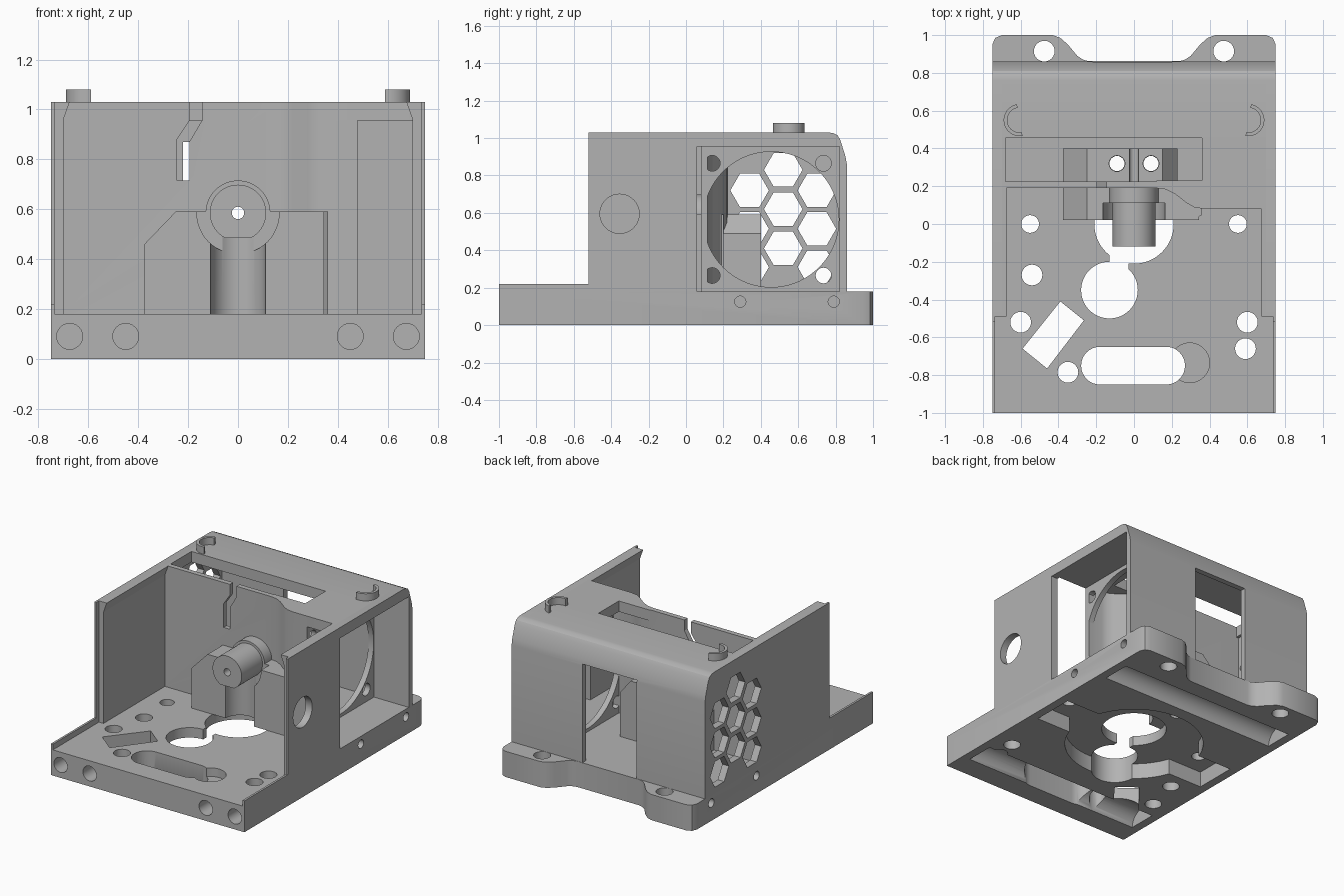
import bpy, bmesh, math
from math import sin, cos, pi, radians

cube = bpy.data.objects.get("Cube")
if cube:
    bpy.data.objects.remove(cube, do_unlink=True)

grey = bpy.data.materials.new("plain_grey")
grey.use_nodes = True
grey.diffuse_color = (0.45, 0.45, 0.45, 1)
grey.node_tree.nodes["Principled BSDF"].inputs["Base Color"].default_value = (0.45, 0.45, 0.45, 1)

PLACE = {"x": lambda a, b, h: (h, a, b),
         "y": lambda a, b, h: (a, h, b),
         "z": lambda a, b, h: (a, b, h)}


def prism(name, pts, axis, lo, hi):
    """Extrude a 2D outline along an axis."""
    bm = bmesh.new()
    put = PLACE[axis]
    low = [bm.verts.new(put(a, b, lo)) for a, b in pts]
    high = [bm.verts.new(put(a, b, hi)) for a, b in pts]
    bm.faces.new(low)
    bm.faces.new(high)
    n = len(pts)
    for i in range(n):
        j = (i + 1) % n
        bm.faces.new((low[i], low[j], high[j], high[i]))
    bmesh.ops.recalc_face_normals(bm, faces=bm.faces)
    mesh = bpy.data.meshes.new(name)
    bm.to_mesh(mesh)
    bm.free()
    mesh.materials.append(grey)
    ob = bpy.data.objects.new(name, mesh)
    bpy.context.collection.objects.link(ob)
    return ob


def ring(a, b, r, n=40, start=0):
    return [(a + r * cos(start + 2 * pi * i / n), b + r * sin(start + 2 * pi * i / n)) for i in range(n)]


def rect(a0, a1, b0, b1):
    return [(a0, b0), (a1, b0), (a1, b1), (a0, b1)]


def pill(a0, a1, b, r):
    arc = [(sin(pi * i / 16) * r, -cos(pi * i / 16) * r) for i in range(17)]
    return [(a1 + u, b + v) for u, v in arc] + [(a0 - u, b - v) for u, v in arc]


def activate(ob):
    bpy.ops.object.select_all(action="DESELECT")
    ob.select_set(True)
    bpy.context.view_layer.objects.active = ob


def cut(ob, pts, axis, lo, hi):
    """Subtract an extruded outline."""
    tool = prism("cutter", pts, axis, lo, hi)
    tool.hide_render = True
    mod = ob.modifiers.new("cut", "BOOLEAN")
    mod.operation = "DIFFERENCE"
    mod.solver = "EXACT"
    mod.object = tool
    activate(ob)
    bpy.ops.object.modifier_apply(modifier=mod.name)
    bpy.data.objects.remove(tool, do_unlink=True)


FLOOR, CEIL, TOP = 0.18, 0.955, 1.03

# Base with mounting ears
half = [(0.75, -1), (0.75, 0.95), (0.735, 0.985), (0.70, 1), (0.43, 1), (0.39, 0.985),
        (0.35, 0.95), (0.30, 0.89), (0.27, 0.87), (0.24, 0.862)]
base = prism("base", half + [(-x, y) for x, y in reversed(half)], "z", 0, FLOOR)

# Underside relief: round recess with arms, two rod channels
cut(base, ring(0, 0, 0.45, 64), "z", -0.1, 0.11)
cut(base, rect(-0.69, 0.69, -0.15, 0.15), "z", -0.1, 0.11)
for y in (-0.74, 0.64):
    cut(base, ring(y, 0, 0.1), "x", -0.69, 0.69)

# Floor openings
cut(base, ring(0, 0, 0.21, 64), "z", -0.1, 0.3)
cut(base, ring(-0.13, -0.35, 0.15, 48), "z", -0.1, 0.3)
cut(base, rect(-0.13, -0.03, -0.25, -0.15), "z", -0.1, 0.3)
cut(base, [(-0.39, -0.41), (-0.59, -0.66), (-0.46, -0.765), (-0.265, -0.51)], "z", -0.1, 0.3)
cut(base, pill(-0.18, 0.17, -0.75, 0.1), "z", -0.1, 0.3)
cut(base, ring(0.295, -0.735, 0.105), "z", 0.12, 0.3)
for x, y, r in [(-0.55, 0, 0.047), (0.55, 0, 0.047), (-0.54, -0.27, 0.055), (-0.6, -0.52, 0.055),
                (0.6, -0.52, 0.055), (0.59, -0.66, 0.055), (-0.35, -0.785, 0.055),
                (-0.475, 0.915, 0.055), (0.475, 0.915, 0.055), (-0.09, 0.32, 0.04), (0.09, 0.32, 0.04)]:
    cut(base, ring(x, y, r, 24), "z", -0.1, 0.3)

# Screw holes in front and sides of the base
for x in (-0.675, -0.45, 0.45, 0.675):
    cut(base, ring(x, 0.09, 0.052, 24), "y", -1.1, -0.86)
for s in (-1, 1):
    for y in (0.29, 0.79):
        cut(base, ring(y, 0.125, 0.03, 24), "x", min(s * 0.64, s * 0.8), max(s * 0.64, s * 0.8))

# Side walls with rounded rear shoulder, thin front lips and rails
shoulder = [(0.86, FLOOR), (0.86, 0.86), (0.853, 0.9), (0.825, 0.99), (0.81, 1.015), (0.785, 1.027), (0.76, TOP)]
parts = {}
for s, side in ((1, "left"), (-1, "right")):
    def span(a, b):
        return sorted((s * a, s * b))
    parts[side] = prism(side + "_wall", [(-0.49, FLOOR)] + shoulder + [(-0.49, TOP)], "x", *span(0.70, 0.75))
    prism(side + "_wall_lip", rect(-0.52, -0.49, FLOOR, TOP), "x", *span(0.735, 0.75))
    prism(side + "_floor_lip", rect(-1, -0.52, FLOOR, 0.22), "x", *span(0.735, 0.75))
    prism(side + "_wall_rail", [(s * 0.70, 0.96), (s * 0.675, TOP), (s * 0.70, TOP)], "y", -0.49, 0.2)

# Left wall: cable hole and fan bay
cut(parts["left"], ring(-0.355, 0.595, 0.105), "x", 0.6, 0.9)
cut(parts["left"], rect(0.06, 0.82, FLOOR, CEIL), "x", 0.6, 0.9)

# Right wall: hexagonal vents
for y, zs in ((0.34, (0.31, 0.515, 0.72)), (0.52, (0.41, 0.62, 0.83)), (0.70, (0.31, 0.515, 0.72))):
    for z in zs:
        cut(parts["right"], ring(y, z, 0.103, 6), "x", -0.9, -0.6)

# Rear wall and roof as one profile
rear = prism("rear_wall_and_roof", [(0.455, TOP), (0.455, CEIL), (0.82, CEIL), (0.82, FLOOR)] + shoulder,
             "x", -0.70, 0.70)
cut(rear, rect(-0.22, 0.2, FLOOR - 0.01, 0.87), "y", 0.7, 1)

# Roof on both sides of the long slot
bend = [(0.12, 0.19), (0.17, 0.183), (0.22, 0.157), (0.28, 0.11), (0.32, 0.088), (0.37, 0.08)]
prism("front_roof", [(0.36, 0.455), (0.36, 0.23), (0.12, 0.23)] + bend + [(0.70, 0.08), (0.70, 0.455)],
      "z", CEIL, TOP)
prism("roof_strip", rect(-0.70, -0.68, 0.19, 0.455), "z", CEIL, TOP)

# Curved partition with cable slit
front = [(-0.70, 0.19)] + bend + [(0.48, 0.08)]
back = [(x + (0.015 if 0.15 < x < 0.35 else 0), y + 0.035) for x, y in front]
partition = prism("partition", front + back[::-1], "z", FLOOR, TOP)
cut(partition, [(-0.245, 0.715), (-0.195, 0.715), (-0.195, 0.87), (-0.145, 0.955), (-0.145, 1.1),
                (-0.195, 1.1), (-0.195, 0.955), (-0.245, 0.88)], "y", 0.1, 0.3)
cut(partition, ring(0, 0.585, 0.025, 24), "y", 0, 0.4)

# Fan plate
fan = prism("fan_plate", rect(0.08, 0.82, FLOOR, CEIL), "x", 0.44, 0.48)
cut(fan, ring(0.455, 0.565, 0.362, 72), "x", 0.4, 0.6)
for y in (0.14, 0.735):
    for z in (0.265, 0.865):
        cut(fan, ring(y, z, 0.042, 24), "x", 0.4, 0.6)

# Bracket: front half with round pocket and channel, rear half with bolt holes
left_edge = [(-0.375, FLOOR), (-0.375, 0.46), (-0.25, 0.59)]
bracket = prism("bracket_front", left_edge + [(0.36, 0.59), (0.36, FLOOR)], "y", 0.02, 0.2)
cut(bracket, ring(0, 0.585, 0.165, 48), "y", -0.1, 0.11)
cut(bracket, ring(0, 0.02, 0.11), "z", 0.1, 0.5)
cut(bracket, [(0.345, 0.0), (0.345, 0.04), (0.38, 0.06), (0.38, 0.0)], "z", 0.1, 0.7)
for x0, x1 in ((0.24, 0.4),):
    cut(bracket, [(x0, 0.19), (0.28, 0.15), (0.32, 0.12), (x1, 0.11), (x1, 0.3), (x0, 0.3)], "z", 0.1, 0.7)
block = prism("bracket_rear", left_edge + [(0.15, 0.59), (0.23, 0.49), (0.23, FLOOR)], "y", 0.2, 0.4)
for x in (-0.09, 0.09):
    cut(block, ring(x, 0.32, 0.042, 24), "z", 0.1, 0.7)

# Shaft boss with flat underside, and its collar
arc = [(r * cos(t), 0.585 + r * sin(t)) for r in (0.113,) for t in [radians(-62 + 304 * i / 48) for i in range(49)]]
boss = prism("shaft_boss", arc, "y", -0.12, 0.2)
collar = prism("boss_collar", [(0.13 * cos(pi * i / 24), 0.585 + 0.13 * sin(pi * i / 24)) for i in range(25)],
               "y", 0.11, 0.2)
for ob in (bracket, block, boss, collar):
    cut(ob, ring(0, 0.585, 0.025, 24), "y", -0.3, 0.6)

# Curved clips on the roof
for s, side in ((1, "left"), (-1, "right")):
    angles = [radians(-100 + 180 * i / 24) for i in range(25)]
    outline = [(s * (0.605 + r * cos(t)), 0.55 + r * sin(t))
               for r, ts in ((0.085, angles), (0.066, angles[::-1])) for t in ts]
    prism(side + "_roof_clip", outline, "z", TOP, 1.08)

# Smooth round surfaces, keep edges sharp
for ob in list(bpy.context.collection.objects):
    if ob.type == "MESH" and grey.name in ob.data.materials:
        activate(ob)
        bpy.ops.object.shade_smooth_by_angle(angle=radians(30))
